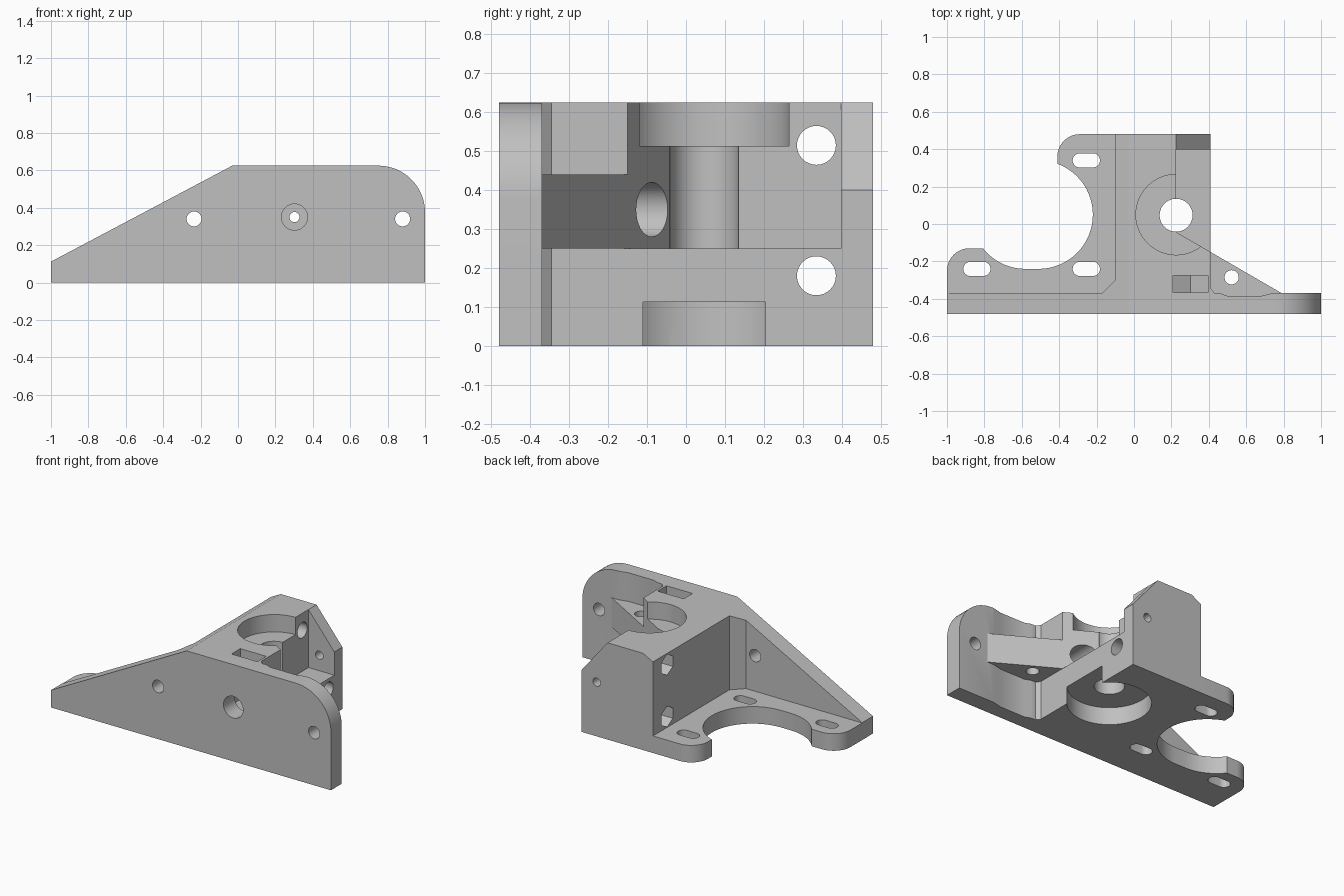
import bpy, bmesh
from math import sin, cos, radians

old = bpy.data.objects.get("Cube")
if old:
    bpy.data.objects.remove(old)

gray = bpy.data.materials.new("plain_gray")
gray.use_nodes = True
gray.diffuse_color = (0.53, 0.53, 0.53, 1)
gray.node_tree.nodes["Principled BSDF"].inputs["Base Color"].default_value = (0.53, 0.53, 0.53, 1)


def arc(cx, cy, r, a0, a1, n=16):
    return [(cx + r * cos(radians(a0 + (a1 - a0) * i / n)),
             cy + r * sin(radians(a0 + (a1 - a0) * i / n))) for i in range(n + 1)]


def circle(cx, cy, r, n=64, start=0):
    return arc(cx, cy, r, start, start + 360, n)[:-1]


def slot(cx, cy, half, r, n=16):
    return arc(cx + half, cy, r, -90, 90, n) + arc(cx - half, cy, r, 90, 270, n)


def prism(name, pts, axis, lo, hi):
    """Extrude a 2D outline along the named axis."""
    place = {"X": lambda a, b, t: (t, a, b),
             "Y": lambda a, b, t: (a, t, b),
             "Z": lambda a, b, t: (a, b, t)}[axis]
    bm = bmesh.new()
    bottom = [bm.verts.new(place(a, b, lo)) for a, b in pts]
    top = [bm.verts.new(place(a, b, hi)) for a, b in pts]
    bm.faces.new(bottom)
    bm.faces.new(top)
    for i in range(len(pts)):
        j = (i + 1) % len(pts)
        bm.faces.new((bottom[i], bottom[j], top[j], top[i]))
    bmesh.ops.recalc_face_normals(bm, faces=bm.faces)
    mesh = bpy.data.meshes.new(name)
    bm.to_mesh(mesh)
    bm.free()
    mesh.materials.append(gray)
    obj = bpy.data.objects.new(name, mesh)
    bpy.context.collection.objects.link(obj)
    return obj


def combine(body, tool, operation):
    """Apply a boolean and discard the tool."""
    mod = body.modifiers.new(tool.name, "BOOLEAN")
    mod.operation, mod.solver, mod.object = operation, "EXACT", tool
    bpy.ops.object.select_all(action="DESELECT")
    bpy.context.view_layer.objects.active = body
    body.select_set(True)
    bpy.ops.object.modifier_apply(modifier=mod.name)
    bpy.data.objects.remove(tool)


def add(body, *args):
    combine(body, prism(*args), "UNION")


def cut(body, *args):
    combine(body, prism(*args), "DIFFERENCE")


H = 0.625
BASE = 0.11

# Upright front plate with one rounded corner and a shallow relief behind it
bracket = prism("mounting_bracket",
                [(-1, 0), (1, 0)] + arc(0.75, H - 0.25, 0.25, 0, 90) + [(-1, H)],
                "Y", -0.48, -0.37)
cut(bracket, "plate_relief", [(0.46, -0.36), (0.46, -0.37), (0.5, -0.385), (0.68, -0.385),
                              (0.74, -0.37), (0.74, -0.36)], "Z", -0.1, 0.8)

# Motor base with rounded outer corners
add(bracket, "motor_base",
    [(-1, -0.4), (0, -0.4), (0, 0.48)] + arc(-0.29, 0.36, 0.12, 90, 180)
    + [(-0.41, 0.05), (-0.8, 0.05), (-0.8, -0.13)] + arc(-0.88, -0.25, 0.12, 90, 180),
    "Z", 0, BASE)

# Bearing block and its corner braces
add(bracket, "bearing_block", [(-0.1, -0.4), (0.41, -0.4), (0.41, 0.48), (-0.1, 0.48)], "Z", 0, H)
add(bracket, "inner_brace", [(-0.2, -0.4), (0, -0.4), (0, -0.2)], "Z", 0, H)
add(bracket, "outer_brace", [(0.4, -0.4), (0.43, -0.4), (0.43, -0.37), (0.41, -0.345),
                             (0.4, -0.345)], "Z", 0, H)

# Side gusset, open above and below
add(bracket, "side_gusset", [(0.35, -0.4), (0.79, -0.4), (0.79, -0.37), (0.41, -0.15),
                             (0.35, -0.15)], "Z", 0.25, 0.44)

# Sloping top edge
cut(bracket, "top_slope", [(-1.2, 0.006), (0.1, 0.694), (0.1, 0.9), (-1.2, 0.9)], "Y", -0.6, 0.6)

# Motor opening and its three adjusting slots
cut(bracket, "motor_opening", slot(-0.545, 0.05, 0.035, 0.29, 32), "Z", -0.1, 0.3)
for x, y in ((-0.84, -0.24), (-0.255, -0.24), (-0.255, 0.34)):
    cut(bracket, "motor_slot", slot(x, y, 0.035, 0.038), "Z", -0.1, 0.3)

# Open half of the block with its diagonal wall, and the sloped rear ear
cut(bracket, "block_notch", [(0.225, -0.043), (0.6, -0.26), (0.6, 0.398), (0.225, 0.398)],
    "Z", 0.25, 0.9)
cut(bracket, "ear_slope", [(0.14, 0.72), (0.225, H), (0.41, 0.4), (0.49, 0.303), (0.49, 0.72)],
    "Y", 0.39, 0.6)

# Shaft bore with upper and lower bearing pockets
cut(bracket, "upper_pocket", circle(0.225, 0.05, 0.215), "Z", 0.513, 0.8)
cut(bracket, "lower_pocket", circle(0.225, 0.047, 0.243), "Z", -0.1, 0.112)
cut(bracket, "shaft_bore", circle(0.225, 0.047, 0.088), "Z", -0.2, 0.9)

# Cross holes with hexagonal nut pockets
for z in (0.18, 0.515):
    cut(bracket, "cross_hole", circle(0.335, z, 0.05, 32), "X", -0.3, 0.6)
    cut(bracket, "nut_pocket", circle(0.335, z, 0.067, 6, 30), "X", -0.3, 0.03)

# Tensioner channel, rear hole and drop-in nut slot
cut(bracket, "tensioner_channel", circle(0.302, 0.35, 0.07, 32), "Y", -0.6, 0.05)
cut(bracket, "rear_hole", circle(0.302, 0.35, 0.027, 24), "Y", 0.2, 0.6)
cut(bracket, "nut_slot", [(0.209, 0.8), (0.209, 0.297), (0.302, 0.243), (0.395, 0.297),
                          (0.395, 0.8)], "Y", -0.365, -0.275)

# Screw holes in plate and gusset
for x in (-0.235, 0.88):
    cut(bracket, "plate_hole", circle(x, 0.34, 0.04, 32), "Y", -0.6, -0.2)
cut(bracket, "gusset_hole", circle(0.522, -0.285, 0.038, 32), "Z", 0.2, 0.5)

# Smooth the round walls and keep the edges crisp
bpy.ops.object.shade_smooth_by_angle(angle=radians(25))
